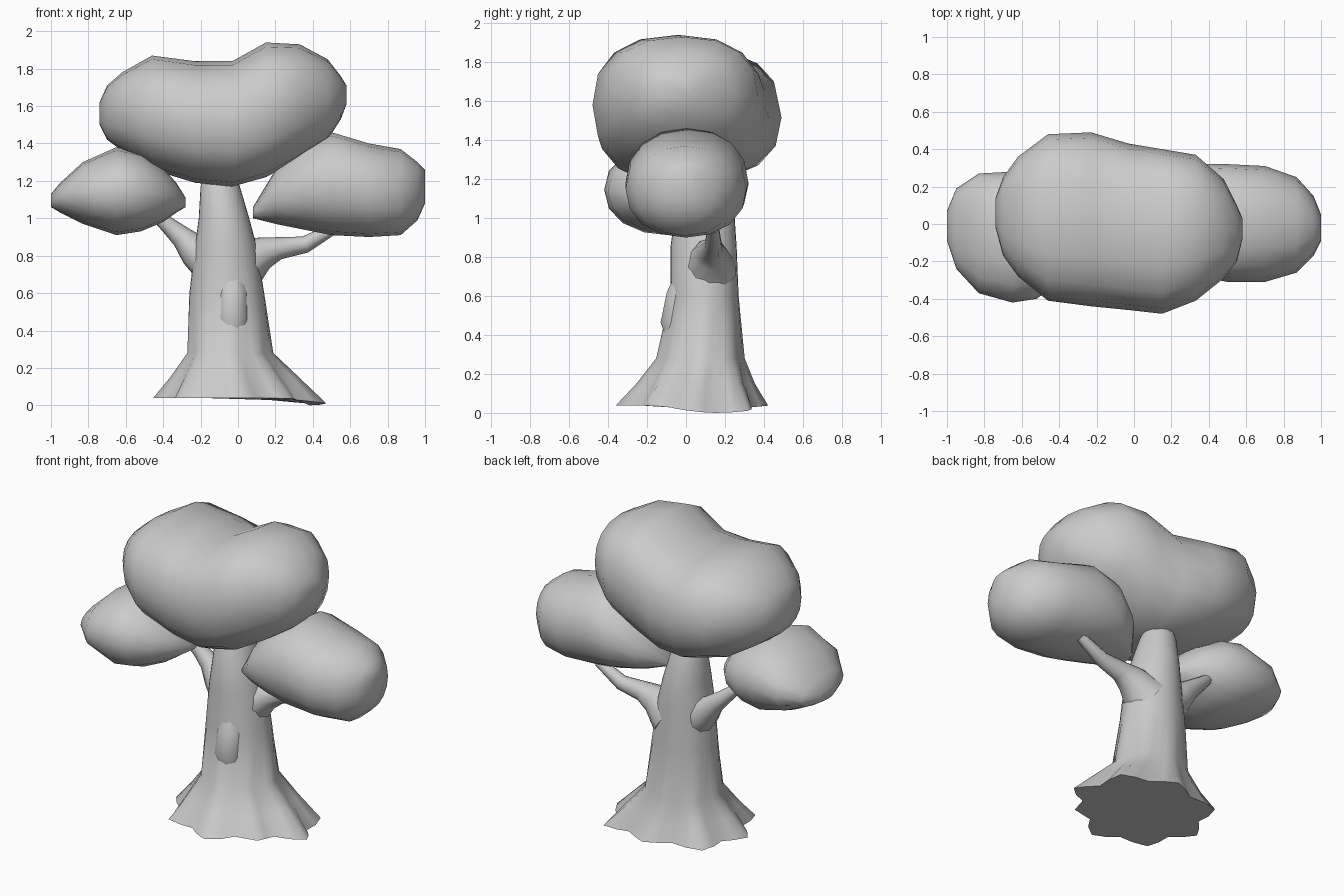
import bpy, bmesh
from math import cos, sin, tau, pi, copysign
from mathutils import Vector

if "Cube" in bpy.data.objects:
    bpy.data.objects.remove(bpy.data.objects["Cube"])


def loft(name, rings, angle=1.0):
    """Skin a list of closed rings, cap both ends and shade smooth."""
    bm = bmesh.new()
    vs = [[bm.verts.new(p) for p in ring] for ring in rings]
    n = len(vs[0])
    for a, b in zip(vs, vs[1:]):
        for i in range(n):
            j = (i + 1) % n
            bm.faces.new((a[i], a[j], b[j], b[i]))
    bm.faces.new(vs[0])
    bm.faces.new(vs[-1])
    bmesh.ops.recalc_face_normals(bm, faces=bm.faces)
    me = bpy.data.meshes.new(name)
    bm.to_mesh(me)
    bm.free()
    ob = bpy.data.objects.new(name, me)
    bpy.context.collection.objects.link(ob)
    bpy.ops.object.select_all(action='DESELECT')
    ob.select_set(True)
    bpy.context.view_layer.objects.active = ob
    bpy.ops.object.shade_smooth_by_angle(angle=angle)
    return ob


def power(v, e):
    return copysign(abs(v) ** e, v)


def foliage(name, sections, n=16, e=0.92):
    """Leaf clump from cross-sections (x, ymin, ymax, zmin, zmax)."""
    rings = []
    for x, y0, y1, z0, z1 in sections:
        rings.append([(x,
                       (y0 + y1) / 2 + (y1 - y0) / 2 * power(cos(tau * i / n), e),
                       (z0 + z1) / 2 + (z1 - z0) / 2 * power(sin(tau * i / n), e))
                      for i in range(n)])
    return loft(name, rings, 1.2)


def branch(name, path, n=10):
    """Tapered limb through (x, y, z, radius) points."""
    pts = [Vector(p[:3]) for p in path]
    rings = []
    for k, p in enumerate(pts):
        d = pts[min(k + 1, len(pts) - 1)] - pts[max(k - 1, 0)]
        u = d.cross(Vector((0, 1, 0))).normalized()
        v = d.cross(u).normalized()
        r = path[k][3]
        rings.append([p + r * (u * cos(tau * i / n) + v * sin(tau * i / n))
                      for i in range(n)])
    return loft(name, rings)


# Foliage clumps
foliage("main_crown", [
    (-.74, -.02, .14, 1.50, 1.62), (-.70, -.17, .25, 1.42, 1.71),
    (-.62, -.28, .36, 1.36, 1.78), (-.46, -.41, .48, 1.26, 1.87),
    (-.23, -.44, .49, 1.19, 1.84), (-.03, -.46, .43, 1.17, 1.84),
    (.15, -.48, .40, 1.22, 1.94), (.33, -.41, .37, 1.32, 1.93),
    (.48, -.29, .24, 1.42, 1.85), (.55, -.20, .10, 1.53, 1.76),
    (.58, -.08, .03, 1.61, 1.71)], e=.84)
foliage("right_clump", [
    (.08, -.08, .08, 1.0, 1.06), (.20, -.20, .24, .97, 1.26),
    (.35, -.28, .32, .94, 1.40), (.50, -.31, .32, .91, 1.46),
    (.70, -.31, .31, .90, 1.40), (.87, -.26, .25, .91, 1.37),
    (.96, -.17, .15, .99, 1.30), (1.0, -.09, .05, 1.08, 1.26)])
foliage("left_clump", [
    (-1.0, -.09, .07, 1.06, 1.13), (-.95, -.24, .19, 1.03, 1.19),
    (-.83, -.37, .27, .97, 1.30), (-.65, -.42, .28, .91, 1.38),
    (-.52, -.40, .26, .93, 1.35), (-.40, -.31, .18, .98, 1.27),
    (-.33, -.22, .09, 1.03, 1.19), (-.28, -.10, 0, 1.06, 1.11)])

# Trunk with root flare: (z, xmin, xmax, ymin, ymax, root ripple)
trunk = [(.038, -.45, .48, -.37, .415, .09), (.15, -.36, .33, -.26, .35, .06),
         (.28, -.27, .19, -.155, .30, .03), (.60, -.26, .14, -.08, .27, 0),
         (.85, -.23, .10, -.08, .26, 0), (1.0, -.21, .06, -.06, .25, 0),
         (1.17, -.20, .01, -.01, .21, 0), (1.27, -.17, -.03, .04, .17, 0),
         (1.30, -.13, -.07, .08, .13, 0)]
N = 32
rings = []
for z, x0, x1, y0, y1, amp in trunk:
    ring = []
    for i in range(N):
        t = tau * i / N
        # Roots reach further at the back than at the front right
        f = (1 - amp + amp * cos(8 * t)
             - amp * 2.2 * max(0, cos(t + pi / 4)) ** 6
             + amp * .7 * max(0, cos(t - pi / 4)) ** 6
             + amp * .9 * max(0, -cos(t + pi / 4)) ** 6)
        dip = .038 * max(0, cos(t - tau / 16)) ** 4 if z < .1 else 0
        ring.append(((x0 + x1) / 2 + (x1 - x0) / 2 * f * cos(t),
                     (y0 + y1) / 2 + (y1 - y0) / 2 * f * sin(t), z - dip))
    rings.append(ring)
loft("trunk", rings)

# Limbs and the bark knot on the front
branch("right_branch", [(.02, .12, .74, .14), (.13, .125, .815, .09),
                        (.22, .13, .84, .06), (.36, .14, .86, .045),
                        (.52, .14, .95, .03)])
branch("left_branch", [(-.12, .10, .74, .12), (-.23, .13, .825, .09),
                       (-.30, .14, .90, .06), (-.37, .14, .96, .045),
                       (-.46, .12, 1.04, .03)])
branch("bark_knot", [(-.03, .02, .74, .06), (-.03, -.02, .60, .085),
                     (-.03, -.045, .46, .09), (-.03, -.03, .38, .07)])
